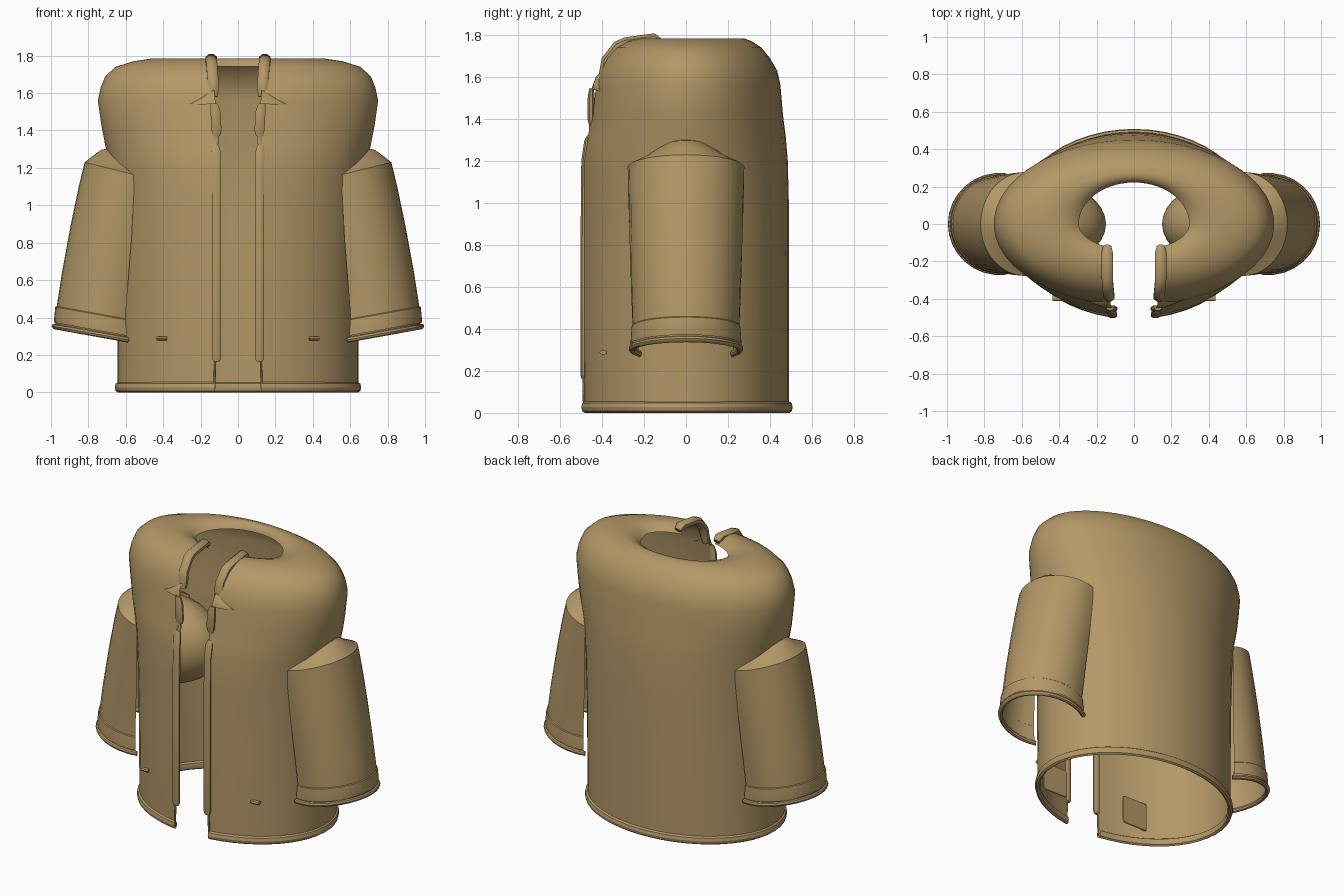
import bpy, bmesh, math
from mathutils import Vector

if "Cube" in bpy.data.objects:
    bpy.data.objects.remove(bpy.data.objects["Cube"])

tan = bpy.data.materials.new("tan cloth")
tan.diffuse_color = (0.45, 0.31, 0.135, 1)
tan.use_nodes = True
tan.node_tree.nodes["Principled BSDF"].inputs["Base Color"].default_value = tan.diffuse_color


def finish(name, rings, closed=False, caps=False, mirror=False, angle=40):
    """Skin a list of point rings into one object."""
    bm = bmesh.new()
    vs = [[bm.verts.new(p) for p in r] for r in rings]
    n = len(rings[0])
    for a, b in zip(vs, vs[1:]):
        for i in range(n if closed else n - 1):
            j = (i + 1) % n
            bm.faces.new((a[i], a[j], b[j], b[i]))
    if caps:
        bm.faces.new(vs[0])
        bm.faces.new(vs[-1])
        bmesh.ops.recalc_face_normals(bm, faces=bm.faces)
    me = bpy.data.meshes.new(name)
    bm.to_mesh(me)
    bm.free()
    me.materials.append(tan)
    ob = bpy.data.objects.new(name, me)
    bpy.context.collection.objects.link(ob)
    if mirror:
        ob.modifiers.new("mirror", 'MIRROR').use_mirror_merge = False
    bpy.ops.object.select_all(action='DESELECT')
    ob.select_set(True)
    bpy.context.view_layer.objects.active = ob
    bpy.ops.object.shade_smooth_by_angle(angle=math.radians(angle))
    return ob


def body_ring(z, rx, back, front, gap=0.125, n=48):
    """Ellipse around the torso with a gap at the front."""
    start = math.asin(gap / rx)
    pts = []
    for i in range(n + 1):
        a = start + (2 * math.pi - 2 * start) * i / n
        c = -math.cos(a)
        pts.append((rx * math.sin(a), c * (back if c > 0 else front), z))
    return pts


def sleeve_ring(z, cx, rx, ry, slope, arc, n=20):
    """Tilted arc on the outer side of the sleeve, open towards the torso."""
    pts = []
    for i in range(n + 1):
        a = math.radians(arc) * (2 * i / n - 1)
        x = rx * math.cos(a)
        pts.append((cx + x, ry * math.sin(a), z + slope * x))
    return pts


def strip(name, path, w, d, n=8):
    """Rounded bar swept along a path in a plane of nearly constant x."""
    path = [Vector(p) for p in path]
    rings = []
    for i, p in enumerate(path):
        t = (path[min(i + 1, len(path) - 1)] - path[max(i - 1, 0)]).normalized()
        out = t.cross(Vector((1, 0, 0))).normalized()
        k = 0.7 if i in (0, len(path) - 1) else 1
        rings.append([p + Vector((1, 0, 0)) * w * k * math.cos(q) + out * d * k * math.sin(q)
                      for q in (2 * math.pi * (j + .5) / n for j in range(n))])
    return finish(name, rings, closed=True, caps=True, mirror=True)


def rim(r, n=8):
    """Small circular offsets for rolled edges; first equals last."""
    return [(r * math.cos(2 * math.pi * i / n), r * math.sin(2 * math.pi * i / n))
            for i in range(n + 1)]


# torso shell with rounded shoulders and neck opening: z, rx, back, front
profile = [(0.03, .645, .49, .49), (.3, .645, .49, .495), (.7, .65, .49, .495),
           (1.0, .66, .49, .495), (1.2, .68, .485, .495), (1.32, .71, .475, .475),
           (1.42, .73, .462, .45), (1.56, .75, .45, .435), (1.63, .735, .435, .415),
           (1.69, .71, .40, .385), (1.74, .655, .36, .34), (1.77, .56, .315, .29),
           (1.785, .46, .275, .235), (1.783, .39, .25, .19), (1.768, .33, .23, .16),
           (1.742, .295, .222, .14)]
finish("torso_shell", [body_ring(*p) for p in profile])

# rolled bottom hem
finish("bottom_hem", [body_ring(.027 + v, .643 + u * .6, .492 + u * .6, .492 + u * .6)
                      for u, v in rim(.027)])

# sleeves with a sloping cap that runs into the shoulder
sleeve = [(.315, .72, .255, .255, .18, 118), (.41, .72, .25, .255, .18, 118),
          (.6, .69, .25, .262, .19, 114), (.85, .645, .248, .27, .21, 108),
          (1.05, .605, .245, .276, .23, 101), (1.17, .58, .24, .278, .25, 97)]
finish("sleeve", [sleeve_ring(*p) for p in sleeve], mirror=True)
cap = [(1.17, .58, .24, .278, .25, 97), (1.215, .57, .21, .19, .22, 95),
       (1.265, .55, .18, .12, .18, 95), (1.28, .50, .15, .05, .2, 95)]
finish("sleeve_cap", [sleeve_ring(*p) for p in cap], mirror=True)

# folded cuff band and its rolled edge
cuff = [(.325, .72, .262, .264, .18, 118), (.34, .72, .264, .265, .18, 118),
        (.41, .72, .257, .26, .18, 118), (.415, .72, .25, .255, .18, 118)]
finish("cuff_band", [sleeve_ring(*p) for p in cuff], mirror=True)
finish("cuff_edge", [sleeve_ring(.305 + v, .72, .26 + u, .258 + u, .18, 120)
                     for u, v in rim(.015)], mirror=True)

# rounded armhole lining inside the torso
lining = []
for i in range(9):
    a = math.pi / 2 * i / 8
    r = max(math.sin(a), .02)
    lining.append([(.50 - .35 * math.cos(a), .23 * r * math.cos(2 * math.pi * j / 20),
                    1.0 + .28 * r * math.sin(2 * math.pi * j / 20)) for j in range(20)])
finish("armhole_lining", lining, closed=True, mirror=True)

# front closure strips: long, short and collar pieces
strip("front_strip", [(.115, -.49, .165), (.115, -.49, .185), (.115, -.49, .7), (.115, -.485, 1.2),
                      (.118, -.472, 1.29), (.12, -.462, 1.32)], .026, .015)
strip("front_strip_link", [(.12, -.465, 1.3), (.115, -.452, 1.34), (.115, -.455, 1.4)], .012, .01)
strip("chest_strip", [(.115, -.45, 1.37), (.115, -.453, 1.4), (.12, -.452, 1.5), (.128, -.45, 1.545)],
      .029, .018)
strip("collar_strip", [(.13, -.395, 1.58), (.133, -.39, 1.62), (.135, -.38, 1.68), (.14, -.325, 1.75),
                       (.143, -.29, 1.765), (.143, -.15, 1.785), (.143, -.12, 1.765)], .032, .026)

# lower edge seam under the front strip
strip("edge_seam", [(.125, -.485, .02), (.125, -.487, .1), (.12, -.487, .18)], .007, .008)

# pointed lapel flap
finish("lapel_flap", [[(.125, -.40, 1.63), (.17, -.415, 1.59), (.26, -.405, 1.54)],
                      [(.125, -.43, 1.60), (.17, -.44, 1.57), (.26, -.41, 1.54)],
                      [(.12, -.45, 1.545), (.17, -.445, 1.54), (.26, -.41, 1.535)]], mirror=True)

# inner pocket plate and its small outer tab
pocket = []
for y, s in ((-.375, .96), (-.37, 1), (-.365, .96)):
    pocket.append([])
    for cx, cz, a0 in ((1, 1, 0), (-1, 1, 90), (-1, -1, 180), (1, -1, 270)):
        for k in range(4):
            a = math.radians(a0 + 30 * k)
            pocket[-1].append((.315 + s * (.075 * cx + .02 * math.cos(a)), y,
                               .19 + s * (.075 * cz + .02 * math.sin(a))))
finish("inner_pocket", pocket, closed=True, caps=True, mirror=True)
tab = [[(x, -.395 + .018 * math.cos(math.pi * k / 4), .288 + .011 * math.sin(math.pi * k / 4))
        for k in range(8)] for x in (.38, .435)]
finish("pocket_tab", tab, closed=True, caps=True, mirror=True)
